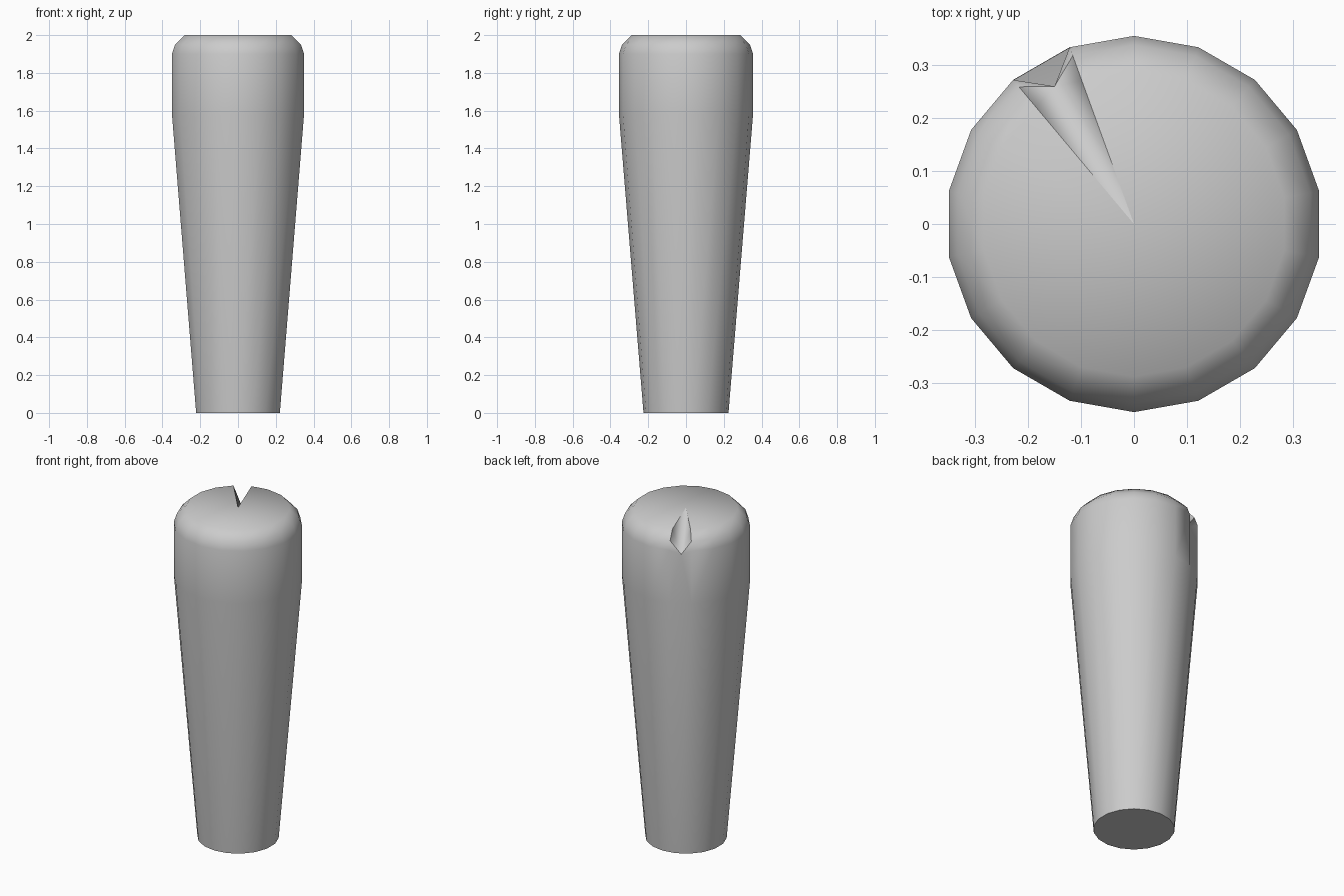
import bpy, bmesh
from math import radians, cos, sin

cube = bpy.data.objects.get("Cube")
if cube:
    bpy.data.objects.remove(cube, do_unlink=True)

SIDES = 18
STEP = 360 / SIDES
NOTCH = 1  # index of the notched sector
PROFILE = [(0.225, 0), (0.355, 1.58), (0.355, 1.9), (0.338, 1.95), (0.288, 2)]


def polar(r, deg, z):
    return (r * cos(radians(deg)), r * sin(radians(deg)), z)


bm = bmesh.new()

# Tapered body rings with a rounded shoulder
rings = [[bm.verts.new(polar(r, 90 + STEP * i, z)) for i in range(SIDES)]
         for r, z in PROFILE]
centre = bm.verts.new((0, 0, 2))
bm.faces.new(rings[0][::-1])

# Side walls and top fan; the notched sector keeps only its lowest wall
for i in range(SIDES):
    j = (i + 1) % SIDES
    for level, (lo, hi) in enumerate(zip(rings, rings[1:])):
        if i != NOTCH or level == 0:
            bm.faces.new((lo[i], lo[j], hi[j], hi[i]))
    if i != NOTCH:
        bm.faces.new((rings[-1][i], rings[-1][j], centre))

# V notch: everything around the open sector drops to one valley point
valley = bm.verts.new(polar(0.3, 90 + STEP * (NOTCH + 0.5), 1.855))
border = ([ring[NOTCH] for ring in rings[:0:-1]]
          + [ring[NOTCH + 1] for ring in rings[1:]] + [centre])
for a, b in zip(border, border[1:] + border[:1]):
    bm.faces.new((a, b, valley))

# Smooth surface with sharp base and notch edges
bmesh.ops.recalc_face_normals(bm, faces=bm.faces)
for f in bm.faces:
    f.smooth = True
sharp = list(zip(rings[0], rings[0][1:] + rings[0][:1]))
for k in (NOTCH, NOTCH + 1):
    sharp += [(centre, rings[4][k]), (rings[4][k], rings[3][k]), (rings[3][k], valley)]
for a, b in sharp:
    bm.edges.get((a, b)).smooth = False

mesh = bpy.data.meshes.new("notched_peg")
bm.to_mesh(mesh)
bm.free()
peg = bpy.data.objects.new("notched_peg", mesh)
bpy.context.collection.objects.link(peg)

# Plain grey
grey = bpy.data.materials.new("plain_grey")
grey.use_nodes = True
colour = (0.6, 0.6, 0.6, 1)
grey.diffuse_color = colour
grey.node_tree.nodes["Principled BSDF"].inputs["Base Color"].default_value = colour
mesh.materials.append(grey)
